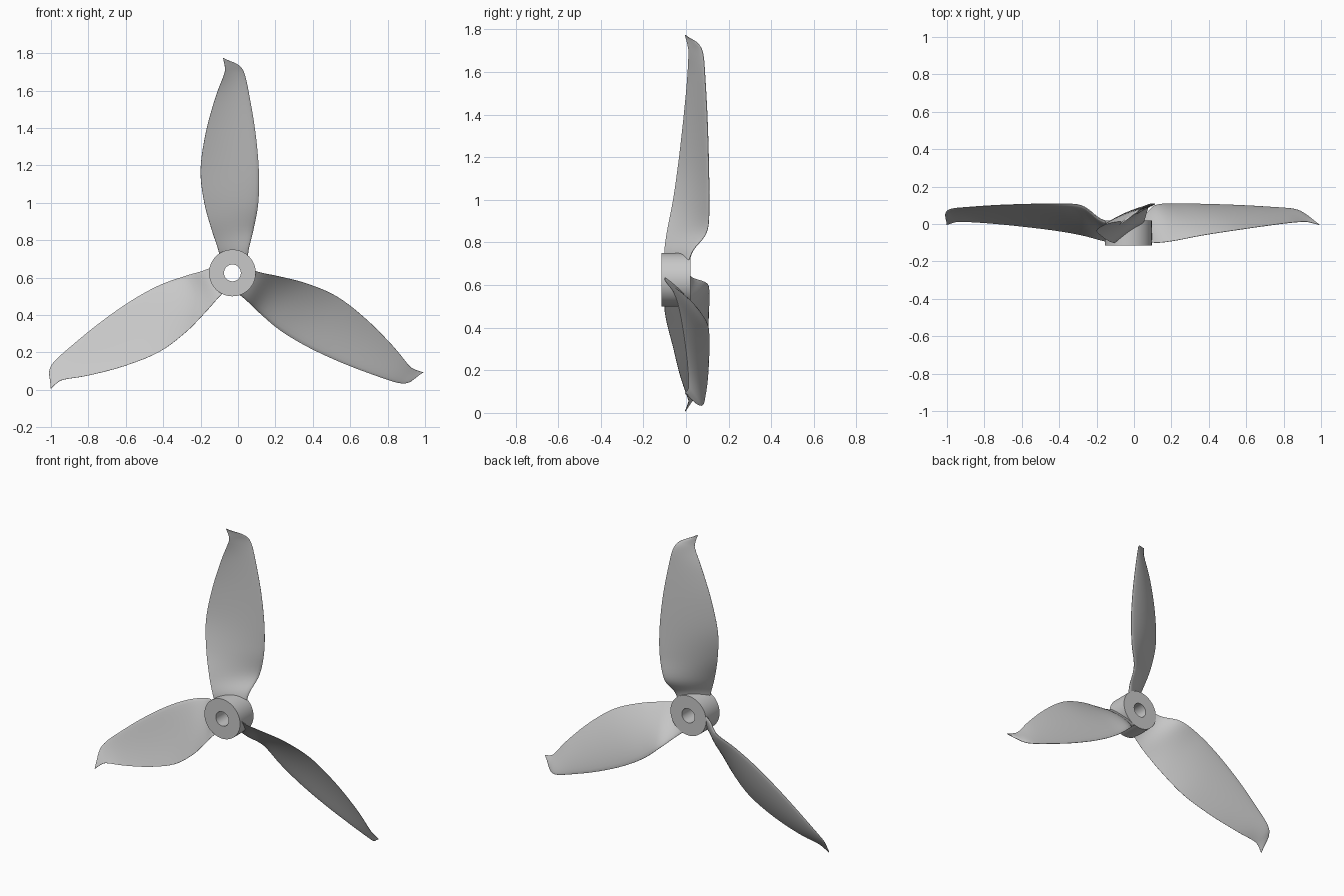
import bpy
import bmesh
import math
from mathutils import Matrix, Vector

default_cube = bpy.data.objects.get("Cube")
if default_cube:
    bpy.data.objects.remove(default_cube, do_unlink=True)

# Single plain grey plastic
grey = bpy.data.materials.new("plain grey")
grey.use_nodes = True
grey.diffuse_color = (0.58, 0.58, 0.58, 1)
grey.node_tree.nodes["Principled BSDF"].inputs["Base Color"].default_value = grey.diffuse_color

HUB_CENTRE = Vector((-0.03, 0, 0.625))
BLADE_COUNT = 3

# Blade edges as (x, y, radius) seen on the upright blade, from root to tip
FRONT_EDGE = [(-.065, -.095, .08), (-.08, -.1, .14), (-.11, -.088, .23),
              (-.15, -.06, .375), (-.17, -.035, .55), (-.142, -.012, .75),
              (-.09, .006, .94), (-.045, .012, 1.06), (-.04, .008, 1.1),
              (-.05, -.005, 1.15)]
BACK_EDGE = [(.08, .01, .08), (.09, .035, .14), (.112, .1, .23),
             (.138, .108, .375), (.141, .106, .55), (.123, .1, .75),
             (.092, .09, .94), (.066, .08, 1.06), (.035, .055, 1.11),
             (-.03, .008, 1.14)]


def smooth_path(points, steps=5):
    """Catmull-Rom curve through the given points."""
    pts = [Vector(p) for p in points]
    pts = [2 * pts[0] - pts[1]] + pts + [2 * pts[-1] - pts[-2]]
    path = []
    for a, b, c, d in zip(pts, pts[1:], pts[2:], pts[3:]):
        for i in range(steps):
            t = i / steps
            path.append(b + (c - a) * t / 2
                        + (2 * a - 5 * b + 4 * c - d) * t * t / 2
                        + (3 * b - a - 3 * c + d) * t ** 3 / 2)
    path.append(pts[-2])
    return path


def finish(bm, name):
    """Turn a bmesh into a smooth, coloured object."""
    bmesh.ops.recalc_face_normals(bm, faces=bm.faces)
    mesh = bpy.data.meshes.new(name)
    bm.to_mesh(mesh)
    bm.free()
    mesh.materials.append(grey)
    obj = bpy.data.objects.new(name, mesh)
    bpy.context.collection.objects.link(obj)
    bpy.ops.object.select_all(action="DESELECT")
    obj.select_set(True)
    bpy.context.view_layer.objects.active = obj
    bpy.ops.object.shade_smooth_by_angle(angle=math.radians(40))
    return obj


def bridge(bm, rings):
    """Skin neighbouring closed rings of vertices with quads."""
    for low, high in zip(rings, rings[1:]):
        for i in range(len(low)):
            j = (i + 1) % len(low)
            bm.faces.new((low[i], low[j], high[j], high[i]))


def section(trailing, leading, along, columns=12):
    """Cambered airfoil with a rounded leading edge and a thin trailing edge."""
    chord = leading - trailing
    normal = Vector((-chord.y, chord.x, 0)).normalized()
    thick = min(0.014 * (1 - along) + 0.003, chord.length * 0.1)
    upper, lower = [], []
    for i in range(columns + 1):
        t = (1 - math.cos(math.pi * i / columns)) / 2
        camber = 0.2 * chord.length * t * (1 - t) * (1 - 0.5 * along)
        half = 0.001 + thick * 1.9 * math.sqrt(max(1 - t, 0)) * t
        middle = trailing + chord * t
        upper.append(middle + normal * (camber + half))
        lower.append(middle + normal * (camber - half))
    return upper + lower[::-1]


def add_blade(name, angle):
    bm = bmesh.new()
    front, back = smooth_path(FRONT_EDGE), smooth_path(BACK_EDGE)
    rings = []
    for i, (trailing, leading) in enumerate(zip(front, back)):
        along = i / (len(front) - 1)
        rings.append([bm.verts.new(p) for p in section(trailing, leading, along)])
    bridge(bm, rings)
    bm.faces.new(rings[0])
    bm.faces.new(rings[-1])
    bm.transform(Matrix.Translation(HUB_CENTRE) @ Matrix.Rotation(angle, 4, "Y"))
    return finish(bm, name)


def add_hub(outer=0.125, bore=0.045, front=-0.115, back=0.02, sides=64):
    """Round boss with a shaft hole through it."""
    bm = bmesh.new()
    profile = [(bore, front), (outer, front), (outer, back), (bore, back)]
    rings = []
    for radius, y in profile + profile[:1]:
        if len(rings) == len(profile):
            rings.append(rings[0])
            break
        ring = []
        for i in range(sides):
            a = math.tau * i / sides
            ring.append(bm.verts.new((radius * math.cos(a), y, radius * math.sin(a))))
        rings.append(ring)
    bridge(bm, rings)
    bm.transform(Matrix.Translation(HUB_CENTRE))
    return finish(bm, "hub")


# Hub and three equally spaced blades
add_hub()
for index, label in enumerate(("top_blade", "left_blade", "right_blade")):
    add_blade(label, math.tau * index / BLADE_COUNT)
